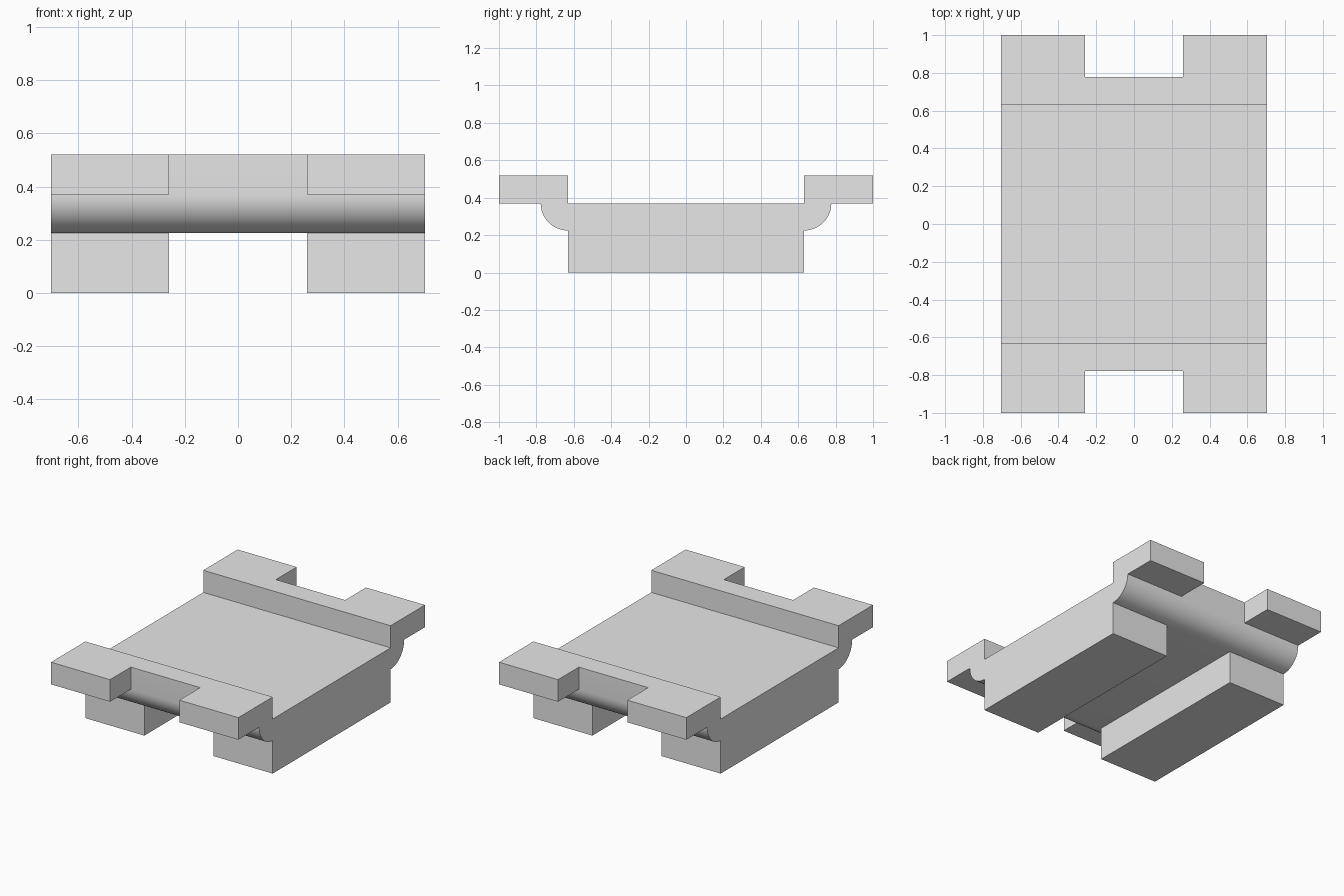
import bpy, bmesh, math

if "Cube" in bpy.data.objects:
    bpy.data.objects.remove(bpy.data.objects["Cube"], do_unlink=True)

HALF_W = 0.703      # half width in x
GAP = 0.26          # half width of the notches and the channel
WALL = 0.632        # inner face of the raised rims
LIP = 0.777         # outer face of the raised rims
LOW, DECK, TOP = 0.225, 0.37, 0.52

grey = bpy.data.materials.new("light_grey")
grey.use_nodes = True
grey.diffuse_color = (0.8, 0.8, 0.8, 1)
grey.node_tree.nodes["Principled BSDF"].inputs["Base Color"].default_value = (0.8, 0.8, 0.8, 1)


def extrude_profile(name, points, x0, x1):
    """Sweep a closed (y, z) outline along x."""
    bm = bmesh.new()
    face = bm.faces.new([bm.verts.new((x0, y, z)) for y, z in points])
    swept = bmesh.ops.extrude_face_region(bm, geom=[face])
    moved = [v for v in swept["geom"] if isinstance(v, bmesh.types.BMVert)]
    bmesh.ops.translate(bm, vec=(x1 - x0, 0, 0), verts=moved)
    bmesh.ops.recalc_face_normals(bm, faces=bm.faces)
    mesh = bpy.data.meshes.new(name)
    bm.to_mesh(mesh)
    bm.free()
    mesh.materials.append(grey)
    obj = bpy.data.objects.new(name, mesh)
    bpy.context.collection.objects.link(obj)
    return obj


def block(name, x0, x1, y0, y1, z0, z1):
    return extrude_profile(name, [(y0, z0), (y1, z0), (y1, z1), (y0, z1)], x0, x1)


# Deck with raised rims and rounded undersides at both ends
STEPS = 12
half = []
for i in range(STEPS + 1):
    a = math.pi / 2 * i / STEPS
    half.append((WALL + (LIP - WALL) * math.sin(a), DECK - (DECK - LOW) * math.cos(a)))
half += [(LIP, TOP), (WALL, TOP), (WALL, DECK)]
outline = half + [(-y, z) for y, z in reversed(half)]
deck = extrude_profile("deck", outline, -HALF_W, HALF_W)
bpy.ops.object.select_all(action="DESELECT")
deck.select_set(True)
bpy.context.view_layer.objects.active = deck
bpy.ops.object.shade_smooth_by_angle(angle=math.radians(30))

# Runners under the deck and tabs at the four corners
for side, s in (("left", 1), ("right", -1)):
    x0, x1 = sorted((s * GAP, s * HALF_W))
    block(side + "_runner", x0, x1, -WALL, WALL, 0, LOW)
    for end, e in (("front", -1), ("back", 1)):
        y0, y1 = sorted((e * LIP, e))
        block(f"{end}_{side}_tab", x0, x1, y0, y1, DECK, TOP)
